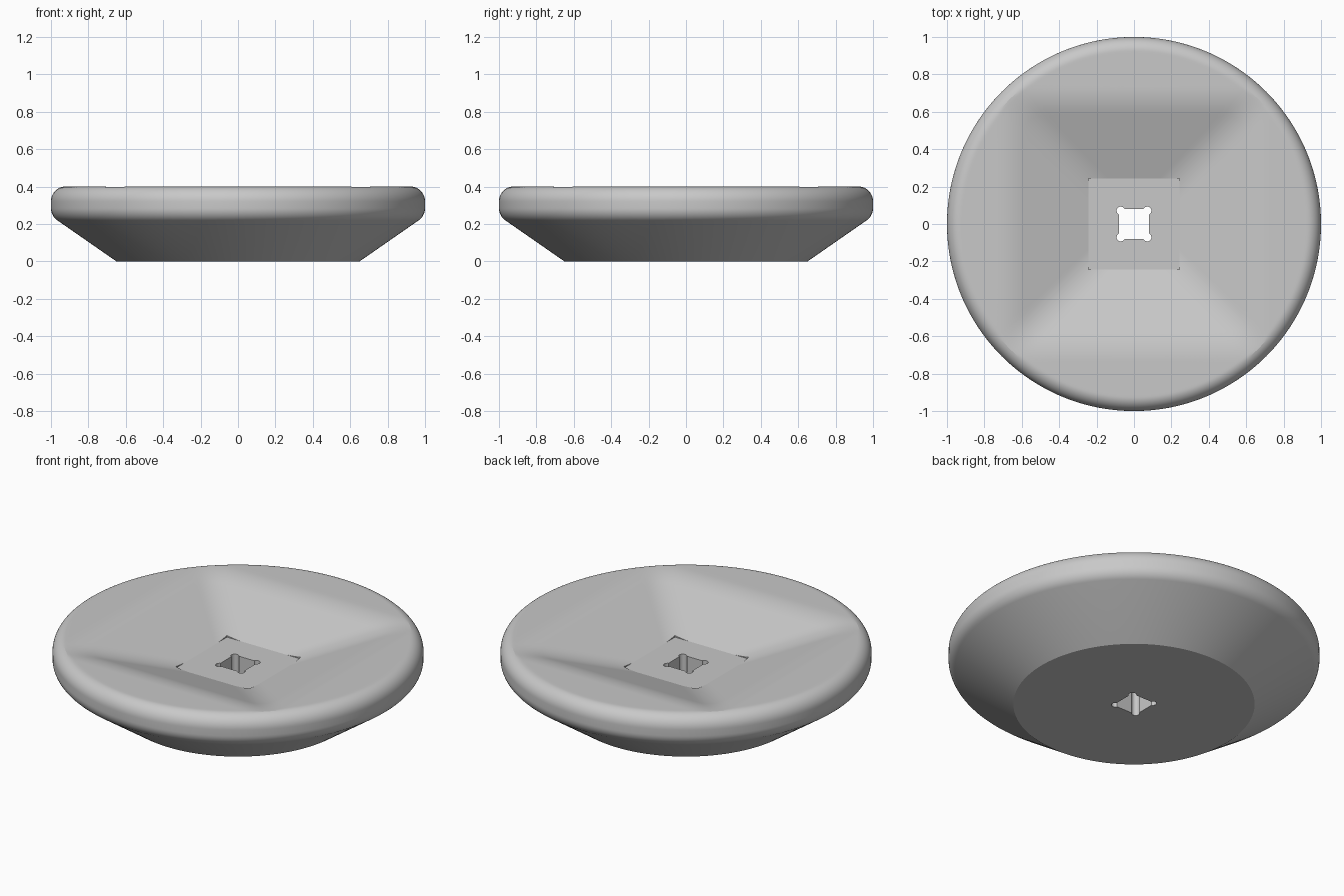
import bpy, bmesh
from math import sin, cos, tau, pi, radians, acos

cube = bpy.data.objects.get("Cube")
if cube:
    bpy.data.objects.remove(cube, do_unlink=True)

SEGMENTS = 192
POCKET = 0.242      # half width of the square floor
FLOOR_Z = 0.25
TOP_Z = 0.4
LIP = 0.66          # half width of the recess at the top
FLAT_R = 0.925      # where the flat top meets the rounded rim
SLOPE = (TOP_Z - FLOOR_Z) / (LIP - POCKET)

grey = bpy.data.materials.new("light_grey")
grey.use_nodes = True
grey.diffuse_color = (0.58, 0.58, 0.58, 1)
grey.node_tree.nodes["Principled BSDF"].inputs["Base Color"].default_value = grey.diffuse_color


def soft_max(a, b, k):
    h = max(k - abs(a - b), 0) / k
    return max(a, b) + h * h * k / 4


def recess_height(x, y):
    """Shallow square funnel with softened corners and lip."""
    d = soft_max(abs(x), abs(y), 0.11)
    return -soft_max(-(FLOOR_Z + SLOPE * (d - POCKET)), -TOP_Z, 0.026)


def square_radius(a):
    return POCKET / max(abs(cos(a)), abs(sin(a)))


def make_object(name, bm):
    bmesh.ops.recalc_face_normals(bm, faces=bm.faces)
    mesh = bpy.data.meshes.new(name)
    bm.to_mesh(mesh)
    bm.free()
    mesh.materials.append(grey)
    obj = bpy.data.objects.new(name, mesh)
    bpy.context.collection.objects.link(obj)
    return obj


def arc(cx, cz, rx, rz, start, end, steps):
    for i in range(steps + 1):
        a = radians(start + (end - start) * i / steps)
        yield cx + rx * cos(a), cz + rz * sin(a)


# Dish body: base, cone and rounded rim, then the recess and its square floor
bm = bmesh.new()
angles = [tau * i / SEGMENTS for i in range(SEGMENTS)]
profile = [(0.65, 0.0)]
profile += list(arc(0.92, 0.285, 0.08, 0.08, -55, 0, 9))
profile += list(arc(FLAT_R, 0.32, 1 - FLAT_R, 0.08, 0, 90, 14))
rings = []
for r, z in profile:
    ring = []
    for a in angles:
        x, y = r * cos(a), r * sin(a)
        ring.append(bm.verts.new((x, y, min(z, recess_height(x, y)) if z > 0.32 else z)))
    rings.append(ring)

STEPS = 60
for i in range(1, STEPS + 1):
    t = i / STEPS
    ring = []
    for a in angles:
        r = FLAT_R * (1 - t) + square_radius(a) * t
        x, y = r * cos(a), r * sin(a)
        ring.append(bm.verts.new((x, y, recess_height(x, y))))
    rings.append(ring)
rings.append([bm.verts.new((square_radius(a) * cos(a), square_radius(a) * sin(a), FLOOR_Z))
              for a in angles])

for low, high in zip(rings, rings[1:]):
    for i in range(SEGMENTS):
        j = (i + 1) % SEGMENTS
        bm.faces.new((low[i], low[j], high[j], high[i]))
bm.faces.new(rings[0][::-1])
bm.faces.new(rings[-1])
bmesh.ops.remove_doubles(bm, verts=bm.verts, dist=0.00002)
dish = make_object("dish", bm)

# Square through hole with round relief corners
HALF, CENTRE, RELIEF = 0.08, 0.071, 0.022
bm = bmesh.new()
swing = acos((HALF - CENTRE) / RELIEF)
outline = []
for corner in range(4):
    turn = corner * pi / 2
    cx = CENTRE * (cos(turn) - sin(turn))
    cy = CENTRE * (sin(turn) + cos(turn))
    for i in range(17):
        a = turn - swing + (pi / 2 + 2 * swing) * i / 16
        outline.append(bm.verts.new((cx + RELIEF * cos(a), cy + RELIEF * sin(a), -0.1)))
face = bm.faces.new(outline)
top = bmesh.ops.extrude_face_region(bm, geom=[face])["geom"]
bmesh.ops.translate(bm, vec=(0, 0, 0.6), verts=[v for v in top if isinstance(v, bmesh.types.BMVert)])
cutter = make_object("hole_cutter", bm)
cutter.hide_render = True

bpy.ops.object.select_all(action="DESELECT")
dish.select_set(True)
bpy.context.view_layer.objects.active = dish
cut = dish.modifiers.new("through_hole", "BOOLEAN")
cut.operation = "DIFFERENCE"
cut.solver = "EXACT"
cut.object = cutter
bpy.ops.object.modifier_apply(modifier=cut.name)
bpy.data.objects.remove(cutter, do_unlink=True)

# Smooth shading with crisp floor, base and hole edges
bpy.ops.object.shade_smooth_by_angle(angle=radians(14))
